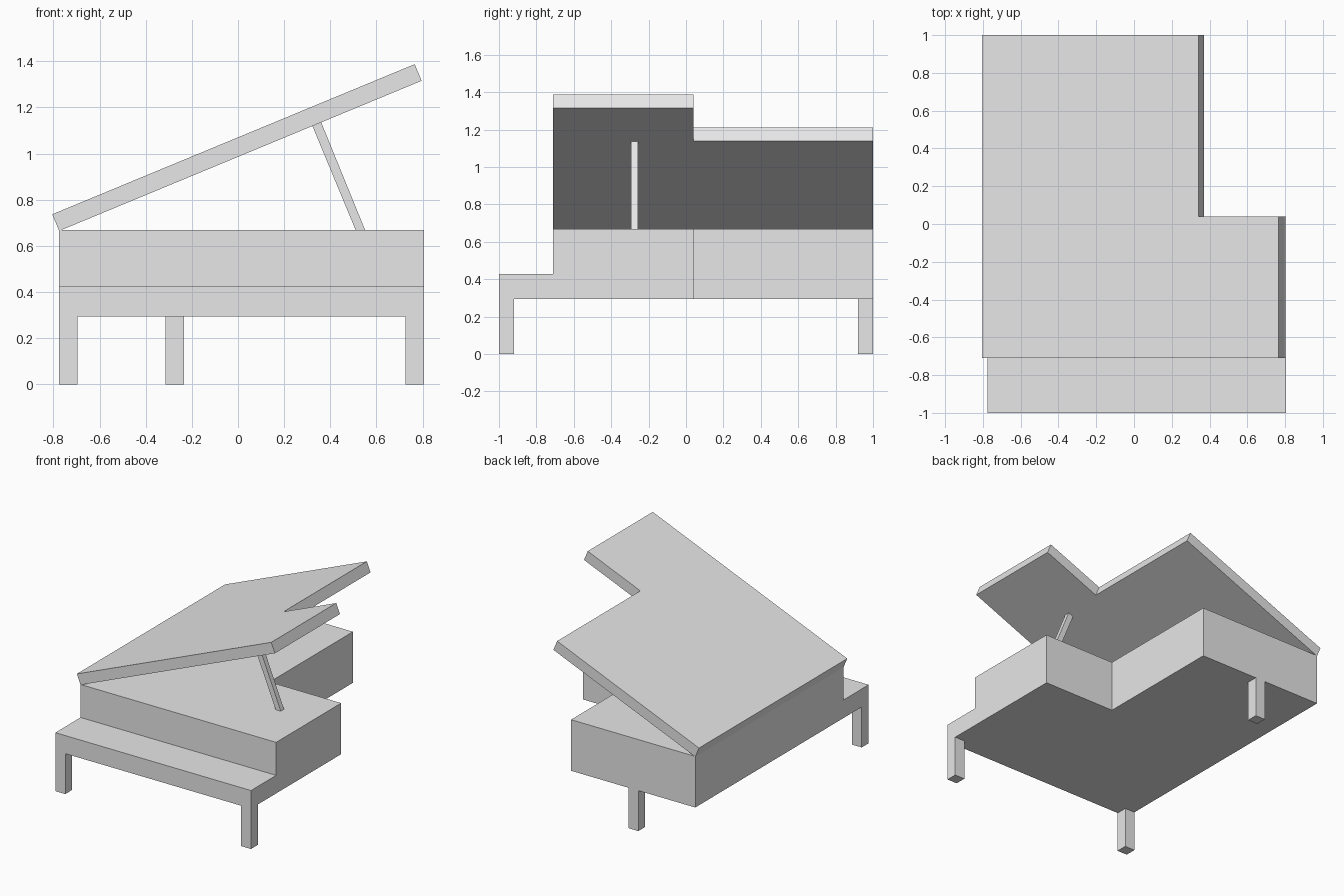
import bpy, bmesh, math
from mathutils import Vector

cube = bpy.data.objects.get("Cube")
if cube:
    bpy.data.objects.remove(cube, do_unlink=True)

grey = bpy.data.materials.new("light grey")
grey.use_nodes = True
grey.diffuse_color = (0.8, 0.8, 0.8, 1)
grey.node_tree.nodes["Principled BSDF"].inputs["Base Color"].default_value = (0.8, 0.8, 0.8, 1)


def prism(name, points, depth):
    """Extrude a flat outline of 3D points along the depth vector."""
    bm = bmesh.new()
    face = bm.faces.new([bm.verts.new(p) for p in points])
    extruded = bmesh.ops.extrude_face_region(bm, geom=[face])["geom"]
    verts = [v for v in extruded if isinstance(v, bmesh.types.BMVert)]
    bmesh.ops.translate(bm, verts=verts, vec=Vector(depth))
    bmesh.ops.recalc_face_normals(bm, faces=bm.faces)
    mesh = bpy.data.meshes.new(name)
    bm.to_mesh(mesh)
    bm.free()
    mesh.materials.append(grey)
    obj = bpy.data.objects.new(name, mesh)
    bpy.context.collection.objects.link(obj)
    return obj


def box(name, x0, x1, y0, y1, z0, z1):
    base = [(x0, y0, z0), (x1, y0, z0), (x1, y1, z0), (x0, y1, z0)]
    return prism(name, base, (0, 0, z1 - z0))


LEFT, RIGHT = -0.775, 0.805
FLOOR, SHELF, TOP = 0.295, 0.427, 0.668
FRONT, STEP, NOTCH = -1.0, -0.71, 0.04

# Case with the keyboard shelf as a step in its side profile
side = [(FRONT, FLOOR), (1, FLOOR), (1, TOP), (STEP, TOP), (STEP, SHELF), (FRONT, SHELF)]
case = prism("case", [(LEFT, y, z) for y, z in side], (RIGHT - LEFT, 0, 0))

# Corner notch cut from the back of the case
cutter = box("notch_cutter", 0.228, 1.2, NOTCH, 1.2, 0.1, 0.9)
cutter.hide_render = True
cut = case.modifiers.new("notch", "BOOLEAN")
cut.operation = "DIFFERENCE"
cut.solver = "EXACT"
cut.object = cutter
bpy.context.view_layer.objects.active = case
bpy.ops.object.modifier_apply(modifier=cut.name)
bpy.data.objects.remove(cutter, do_unlink=True)

# Three square legs
LEG = 0.08
for name, x, y in (("front_right_leg", LEFT, FRONT),
                   ("front_left_leg", RIGHT - LEG, FRONT),
                   ("back_leg", -0.315, 1 - LEG)):
    box(name, x, x + LEG, y, y + LEG, 0, FLOOR)

# Raised lid, hinged along the straight side of the case
outline = [(0, STEP), (1.7, STEP), (1.7, NOTCH), (1.24, NOTCH), (1.24, 1), (0, 1)]
lid = prism("lid", [(x, y, 0) for x, y in outline], (0, 0, 0.078))
lid.location = (LEFT, 0, TOP - 0.003)
lid.rotation_euler.y = -math.radians(22.5)

# Prop stick that meets the lid at a right angle
stick = [(0.51, TOP), (0.551, TOP), (0.36, 1.137), (0.322, 1.121)]
prism("prop_stick", [(x, -0.293, z) for x, z in stick], (0, 0.037, 0))
